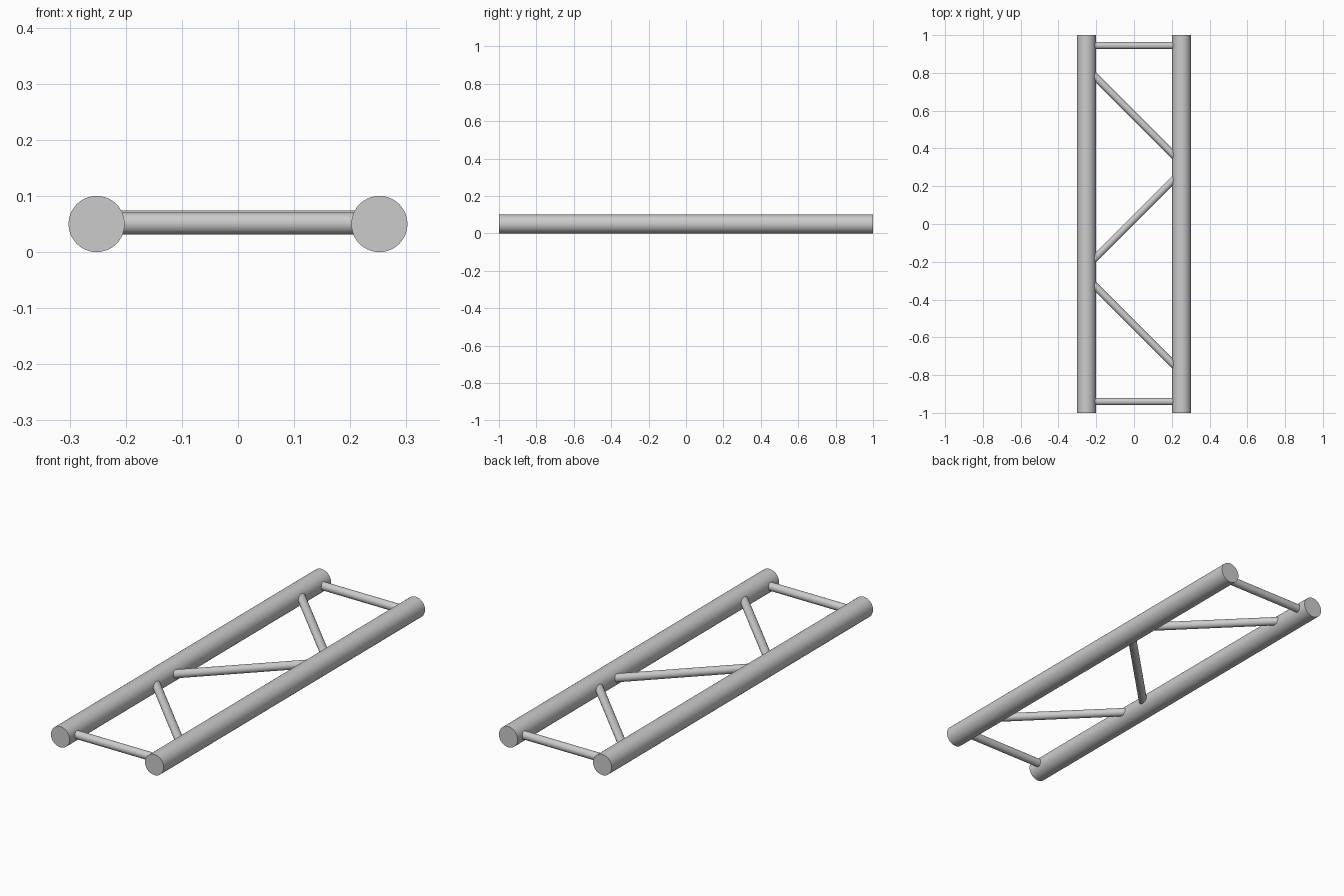
import bpy
from math import radians
from mathutils import Vector

if "Cube" in bpy.data.objects:
    bpy.data.objects.remove(bpy.data.objects["Cube"])


def tube(name, start, end, radius, sides):
    a, b = Vector(start), Vector(end)
    d = b - a
    bpy.ops.mesh.primitive_cylinder_add(
        vertices=sides, radius=radius, depth=d.length, location=(a + b) / 2,
        rotation=d.to_track_quat('Z', 'Y').to_euler())
    ob = bpy.context.object
    ob.name = name
    bpy.ops.object.shade_smooth_by_angle(angle=radians(35))
    return ob


# Two main chords
for side, s in (("left", -1), ("right", 1)):
    tube(f"{side}_chord", (s * 0.252, -1, 0.05), (s * 0.252, 1, 0.05), 0.05, 64)

# Straight end rungs
for name, y in (("front_rung", -0.94), ("back_rung", 0.945)):
    tube(name, (-0.235, y, 0.051), (0.235, y, 0.051), 0.0195, 32)

# Zigzag diagonal braces: centre y and slope
for i, (y, k) in enumerate(((-0.535, -1), (0.025, 1), (0.575, -1))):
    e = 0.235
    tube(f"diagonal_brace_{i + 1}", (-e, y - k * e, 0.055), (e, y + k * e, 0.055),
         0.0195, 32)
